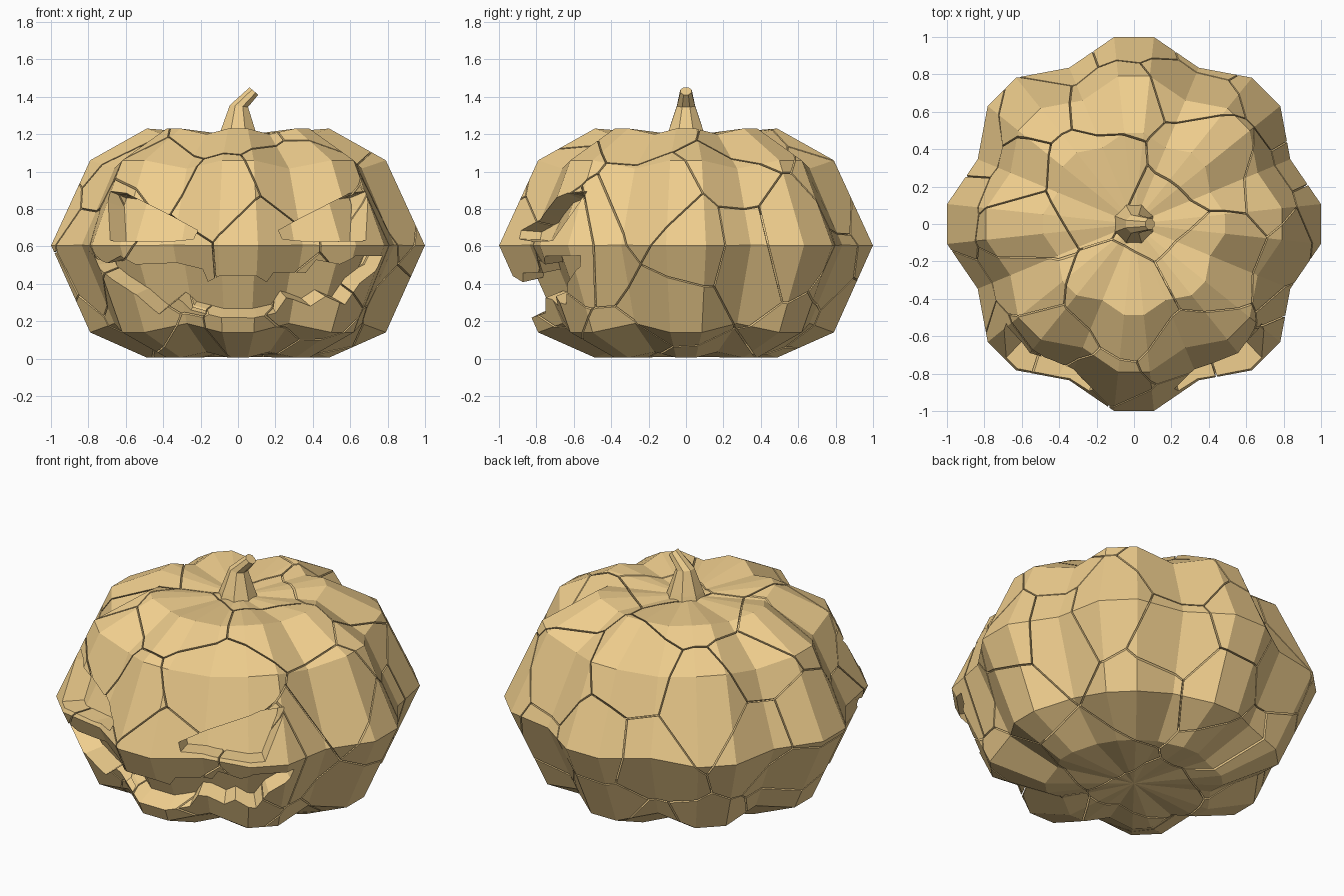
import bpy, bmesh, math, random
from mathutils import Vector

if "Cube" in bpy.data.objects:
    bpy.data.objects.remove(bpy.data.objects["Cube"])

random.seed(11)
CENTRE = Vector((0, 0, 0.617))
mat = bpy.data.materials.new("pumpkin_skin")
mat.diffuse_color = (0.87, 0.62, 0.27, 1)
mat.use_nodes = True
mat.node_tree.nodes["Principled BSDF"].inputs["Base Color"].default_value = mat.diffuse_color


def add(name, bm, hide=False):
    bmesh.ops.recalc_face_normals(bm, faces=bm.faces)
    me = bpy.data.meshes.new(name)
    bm.to_mesh(me)
    bm.free()
    me.materials.append(mat)
    ob = bpy.data.objects.new(name, me)
    bpy.context.collection.objects.link(ob)
    ob.hide_render = hide
    return ob


def skin(bm, rings):
    for a, b in zip(rings, rings[1:]):
        n = len(a)
        for i in range(n):
            bm.faces.new((a[i], a[(i + 1) % n], b[(i + 1) % n], b[i]))


# Eight-lobed gourd: two crest points and one pulled-in valley point per lobe
def gourd(scale):
    bm = bmesh.new()
    profile = [(0.49, 0.005), (0.795, 0.14), (1.005, 0.605), (0.795, 1.06), (0.49, 1.23)]
    rings = []
    for r, z in profile:
        ring = []
        for lobe in range(8):
            for off, k in ((-6.1, 1), (6.1, 1), (22.5, 0.9)):
                t = math.radians(lobe * 45 + off)
                zk = 1 - (1 - k) * (0.5 if r < 0.5 else 1)
                p = Vector((r * k * math.cos(t), r * k * math.sin(t), (z - CENTRE.z) * zk))
                ring.append(bm.verts.new(CENTRE + p * scale))
        rings.append(ring)
    skin(bm, rings)
    for ring, z in ((rings[0], 0.01), (rings[-1], 1.19)):
        pole = bm.verts.new(CENTRE + Vector((0, 0, z - CENTRE.z)) * scale)
        for i in range(24):
            bm.faces.new((ring[i], ring[(i + 1) % 24], pole))
    return bm


# Face cutter: strip of (x, upper z, x, lower z), flared outward from the centre
def cutter(name, strip):
    bm = bmesh.new()
    rings = []
    for xu, zu, xl, zl in strip:
        ring = []
        for x, z, s in ((xu, zu, 0.6), (xu, zu, 1.3), (xl, zl, 1.3), (xl, zl, 0.6)):
            h = z - CENTRE.z
            y = -math.sqrt(max(0.1, 0.94 - x * x - (h / 0.72) ** 2))
            ring.append(bm.verts.new(CENTRE + Vector((x, y, h)) * s))
        rings.append(ring)
    skin(bm, rings)
    bm.faces.new(rings[0])
    bm.faces.new(rings[-1])
    bmesh.ops.triangulate(bm, faces=bm.faces)
    return add(name, bm, True)


mouth = cutter("mouth_cutter", [
    (-.78, .55, -.76, .50), (-.70, .51, -.68, .42), (-.62, .55, -.60, .37),
    (-.56, .50, -.55, .34), (-.42, .50, -.43, .23), (-.36, .50, -.35, .29),
    (-.20, .47, -.27, .235), (-.17, .40, -.15, .23), (-.10, .44, -.08, .23),
    (.10, .44, .10, .23), (.16, .40, .21, .23), (.20, .45, .28, .30),
    (.40, .44, .41, .26), (.45, .52, .49, .32), (.56, .50, .57, .29),
    (.62, .55, .66, .40), (.78, .55, .76, .49)])
eyes = [cutter("eye_cutter", [(s * a, b, s * c, d) for a, b, c, d in (
    (.70, .90, .71, .84), (.61, .89, .67, .63), (.42, .79, .43, .625), (.23, .69, .25, .64))])
    for s in (-1, 1)]

# Carved outer rind
body = add("rind_source", gourd(1), True)
for c in [mouth] + eyes:
    m = body.modifiers.new("carve", 'BOOLEAN')
    m.object = c
    m.operation = 'DIFFERENCE'
    m.solver = 'EXACT'
bpy.context.view_layer.update()
carved = bpy.data.meshes.new_from_object(body.evaluated_get(bpy.context.evaluated_depsgraph_get()))
for ob in [body, mouth] + eyes:
    bpy.data.objects.remove(ob)

# Inner flesh, seen at the bottom of the carving and the cracks
add("inner_flesh", gourd(0.875))

# Evenly spread seed points for the cracked pieces
seeds = []
for n in range(44):
    z = 1 - 2 * (n + 0.5) / 44
    r, t = math.sqrt(1 - z * z), n * 2.39996
    jit = Vector([random.uniform(-.13, .13) for _ in range(3)])
    seeds.append(CENTRE + Vector((r * math.cos(t) * .85, r * math.sin(t) * .85, z * .58)) + jit)

# Cracked rind pieces: cut the rind by the planes halfway to every other seed
for i, p in enumerate(seeds):
    bm = bmesh.new()
    bm.from_mesh(carved)
    for q in sorted((s for s in seeds if s is not p), key=lambda s: (s - p).length):
        n = (q - p).normalized()
        co = (p + q) / 2 - n * 0.004
        if not any((v.co - co).dot(n) > 1e-6 for v in bm.verts):
            continue
        geom = bm.verts[:] + bm.edges[:] + bm.faces[:]
        res = bmesh.ops.bisect_plane(bm, geom=geom, dist=1e-6, plane_co=co, plane_no=n, clear_outer=True)
        rim = [e for e in res["geom_cut"] if isinstance(e, bmesh.types.BMEdge) and e.is_boundary]
        if rim:
            bmesh.ops.holes_fill(bm, edges=rim, sides=0)
    if bm.faces:
        add(f"rind_piece_{i + 1}", bm)
    else:
        bm.free()

# Bent stem
bm = bmesh.new()
rings = []
for x, z, r, tilt in ((0, 1.16, .12, 0), (0, 1.22, .10, 0), (.005, 1.35, .053, .1), (.085, 1.43, .033, .7)):
    rings.append([bm.verts.new((x + r * math.cos(t) * math.cos(tilt), r * math.sin(t),
                                z - r * math.cos(t) * math.sin(tilt)))
                  for t in (math.radians(22.5 + 45 * k) for k in range(8))])
skin(bm, rings)
bm.faces.new(rings[0])
bm.faces.new(rings[-1])
add("stem", bm)
